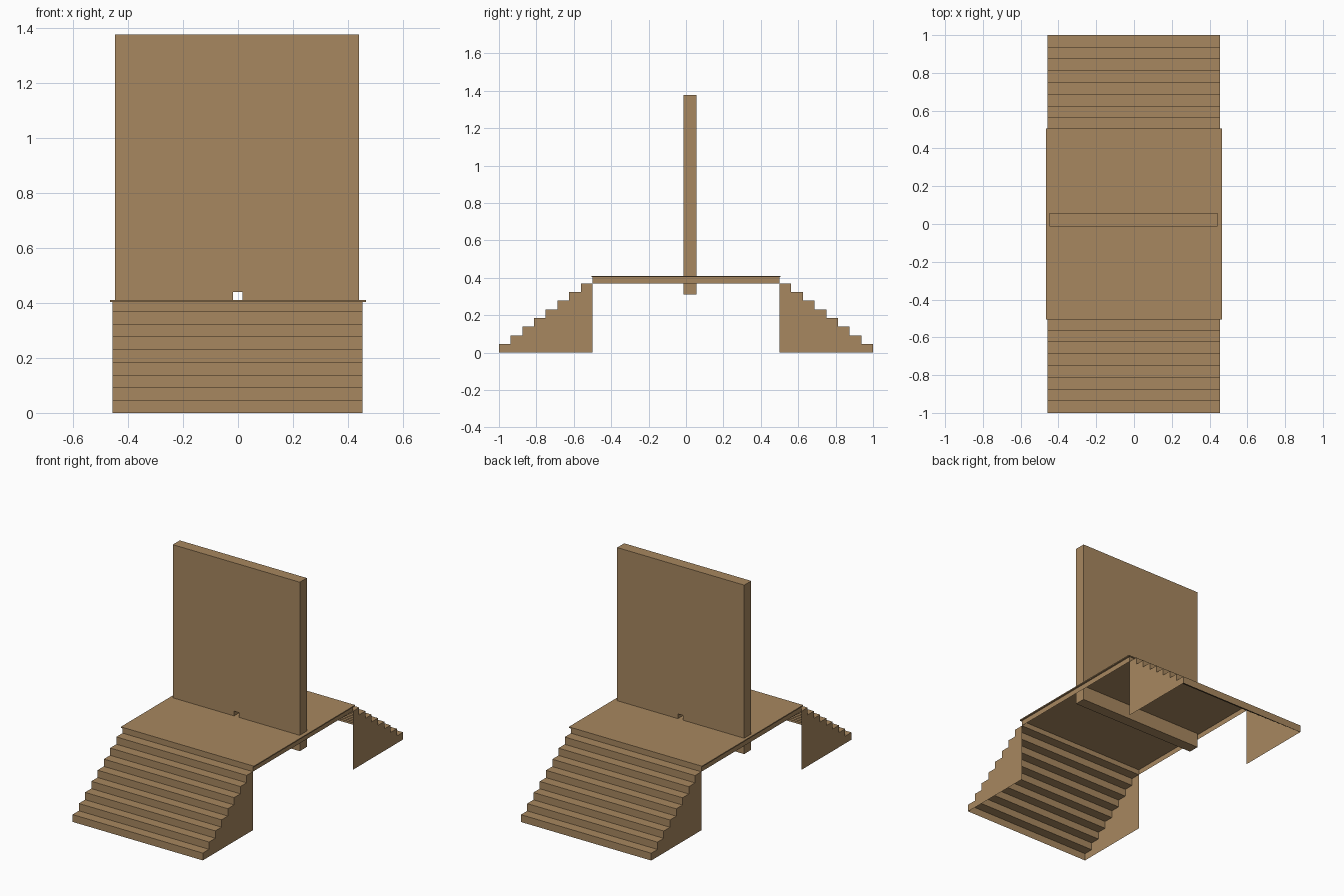
import bpy
import bmesh

if "Cube" in bpy.data.objects:
    bpy.data.objects.remove(bpy.data.objects["Cube"])

wood = bpy.data.materials.new("warm_wood")
wood.diffuse_color = (0.39, 0.245, 0.116, 1)
wood.use_nodes = True
wood.node_tree.nodes["Principled BSDF"].inputs["Base Color"].default_value = wood.diffuse_color

X0, X1 = -0.457, 0.454      # stair and skirt width
DECK_Y, DECK_Z = 0.5, 0.37  # where stairs meet the deck
STEPS = 8


def finish(name, bm):
    mesh = bpy.data.meshes.new(name)
    bm.to_mesh(mesh)
    bm.free()
    mesh.materials.append(wood)
    obj = bpy.data.objects.new(name, mesh)
    bpy.context.collection.objects.link(obj)
    return obj


def box(name, lo, hi, open_faces=False):
    bm = bmesh.new()
    bmesh.ops.create_cube(bm, size=1)
    for v in bm.verts:
        v.co = [(a + b) / 2 + c * (b - a) for a, b, c in zip(lo, hi, v.co)]
    if open_faces:  # keep only the upright sides
        caps = [f for f in bm.faces if abs(f.normal.z) > 0.5]
        bmesh.ops.delete(bm, geom=caps, context='FACES_ONLY')
    return finish(name, bm)


def staircase(name, side):
    """Hollow stairs: thin treads, risers and two stepped side panels."""
    run, rise = (1 - DECK_Y) / STEPS, DECK_Z / STEPS
    profile = [(1, 0)]
    for i in range(STEPS):
        profile += [(1 - i * run, (i + 1) * rise), (1 - (i + 1) * run, (i + 1) * rise)]
    bm = bmesh.new()
    left = [bm.verts.new((X0, side * y, z)) for y, z in profile]
    right = [bm.verts.new((X1, side * y, z)) for y, z in profile]
    for i in range(len(profile) - 1):
        quad = [left[i], left[i + 1], right[i + 1], right[i]]
        bm.faces.new(quad if side < 0 else quad[::-1])
    for x, row in ((X0, left), (X1, right)):
        foot = bm.verts.new((x, side * DECK_Y, 0))
        bm.faces.new(row + [foot])
    bmesh.ops.recalc_face_normals(bm, faces=bm.faces)
    return finish(name, bm)


# Front and back stairs
staircase("front_stairs", -1)
staircase("back_stairs", 1)

# Deck: thin overhanging top board with an open skirt below
box("deck_skirt", (X0, -DECK_Y, DECK_Z), (X1, DECK_Y, 0.404), open_faces=True)
box("deck_board", (-0.465, -0.506, 0.403), (0.465, 0.506, 0.41))

# Upright panel through the deck, with a small square hole at deck level
panel = box("upright_panel", (-0.447, -0.013, 0.31), (0.441, 0.057, 1.378))
cutter = box("hole_cutter", (-0.018, -0.1, 0.405), (0.017, 0.15, 0.44))
cutter.hide_render = True
cutter.hide_viewport = True
hole = panel.modifiers.new("hole", 'BOOLEAN')
hole.operation = 'DIFFERENCE'
hole.solver = 'EXACT'
hole.object = cutter
